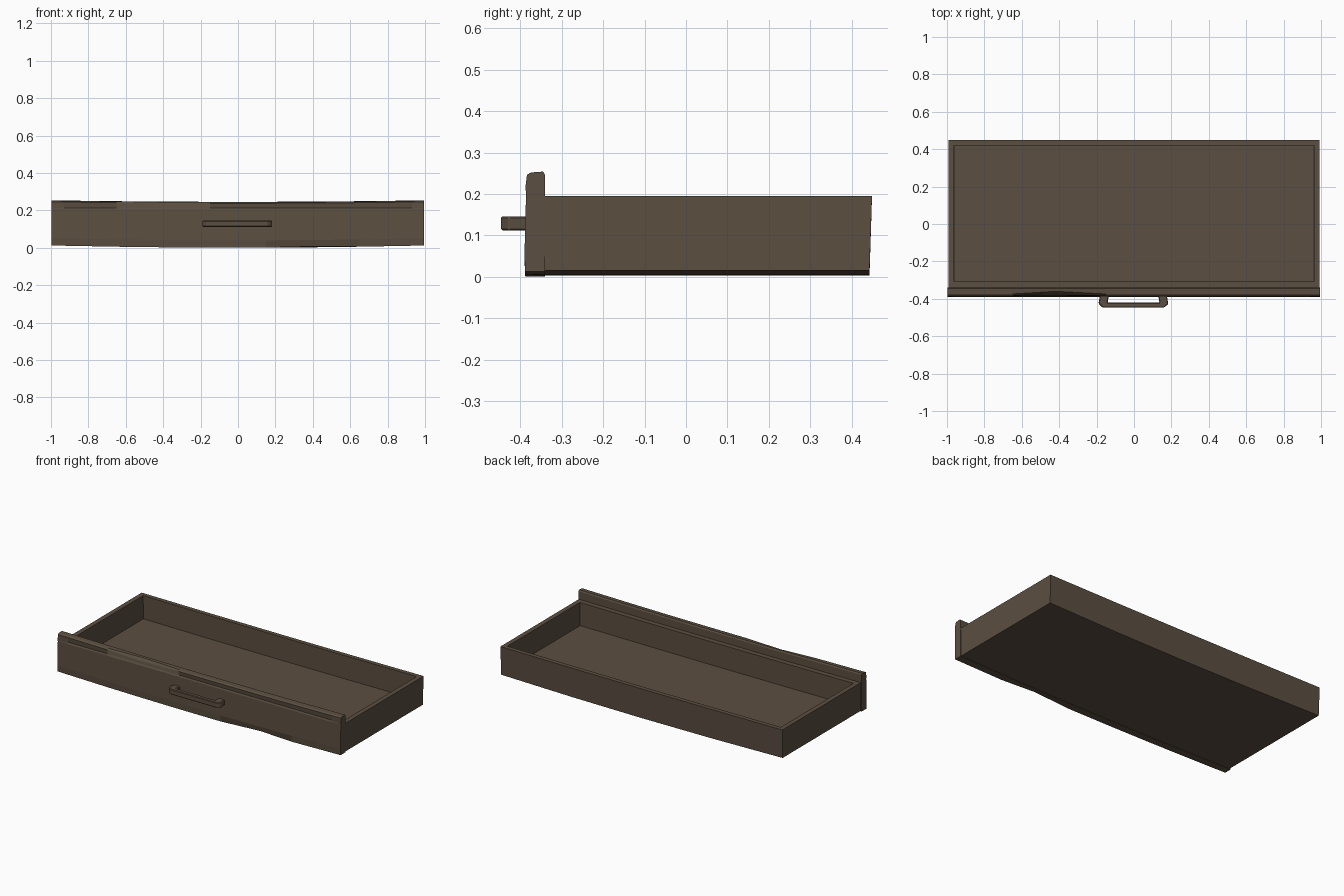
import bpy, bmesh

if "Cube" in bpy.data.objects:
    bpy.data.objects.remove(bpy.data.objects["Cube"])

wood = bpy.data.materials.new("dark brown wood")
wood.diffuse_color = (0.105, 0.077, 0.052, 1)
wood.use_nodes = True
wood.node_tree.nodes["Principled BSDF"].inputs["Base Color"].default_value = wood.diffuse_color


def finish(bm, name):
    bmesh.ops.recalc_face_normals(bm, faces=bm.faces)
    me = bpy.data.meshes.new(name)
    bm.to_mesh(me)
    bm.free()
    me.materials.append(wood)
    ob = bpy.data.objects.new(name, me)
    bpy.context.collection.objects.link(ob)
    return ob


def bridge(bm, a, b):
    n = len(a)
    for i in range(n):
        bm.faces.new((a[i], a[(i + 1) % n], b[(i + 1) % n], b[i]))


def sag(x):
    # worn boards droop slightly in the middle
    return 0.012 * x * x


# Open tray: nested rectangular loops, cut along x so it can sag
STEPS = [-1, -0.5, 0, 0.5, 1]


def tray_loop(bm, x, y0, y1, z):
    row = [(s * x, y0) for s in STEPS] + [(s * x, y1) for s in reversed(STEPS)]
    return [bm.verts.new((px, py, z + sag(px) * (1 if z < 0.02 else 0.3))) for px, py in row]


def cap(bm, loop):
    n = len(loop)
    for i in range(n // 2 - 1):
        bm.faces.new((loop[i], loop[i + 1], loop[n - 2 - i], loop[n - 1 - i]))


bm = bmesh.new()
loops = [tray_loop(bm, *p) for p in (
    (0.990, -0.342, 0.443, 0.003),
    (0.992, -0.342, 0.449, 0.192),
    (0.962, -0.308, 0.421, 0.192),
    (0.960, -0.308, 0.420, 0.045))]
for a, b in zip(loops, loops[1:]):
    bridge(bm, a, b)
cap(bm, loops[0])
cap(bm, loops[-1])
finish(bm, "drawer_tray")

# Front panel: a profile swept along x, with a worn chip at top and bottom
bm = bmesh.new()
rings = []
for x in (-0.998, -0.93, -0.65, -0.42, -0.15, 0.15, 0.42, 0.65, 0.93, 0.994):
    top = 0.244 + 0.008 * x * x
    end = abs(x) > 0.95
    prof = [[-0.388, 0.001], [-0.390, 0.04], [-0.386, 0.205],
            [-0.381 if not end else -0.388, 0.214],
            [-0.384, top - 0.006], [-0.374, top], [-0.345, top + 0.002],
            [-0.340, top - 0.006], [-0.340, 0.001]]
    if x == -0.42:
        prof[4] = [-0.370, 0.226]
        prof[5] = [-0.360, 0.245]
    if x == 0.42:
        prof[0] = [-0.376, 0.006]
    rings.append([bm.verts.new((x, y, z + (sag(x) if z < 0.05 else 0))) for y, z in prof])
for a, b in zip(rings, rings[1:]):
    bridge(bm, a, b)
bm.faces.new(rings[0])
bm.faces.new(rings[-1])
finish(bm, "drawer_front")

# Pull handle: chamfered U outline extruded upward
outline = [(-0.182, -0.384), (-0.190, -0.425), (-0.168, -0.447), (0.160, -0.447),
           (0.183, -0.428), (0.176, -0.384), (0.130, -0.384), (0.136, -0.420),
           (-0.141, -0.420), (-0.135, -0.384)]
bm = bmesh.new()
low = [bm.verts.new((x, y, 0.112)) for x, y in outline]
high = [bm.verts.new((x, y, 0.146)) for x, y in outline]
bridge(bm, low, high)
bm.faces.new(low)
bm.faces.new(high)
handle = finish(bm, "pull_handle")
bev = handle.modifiers.new("worn edges", 'BEVEL')
bev.width = 0.004
bev.segments = 1
